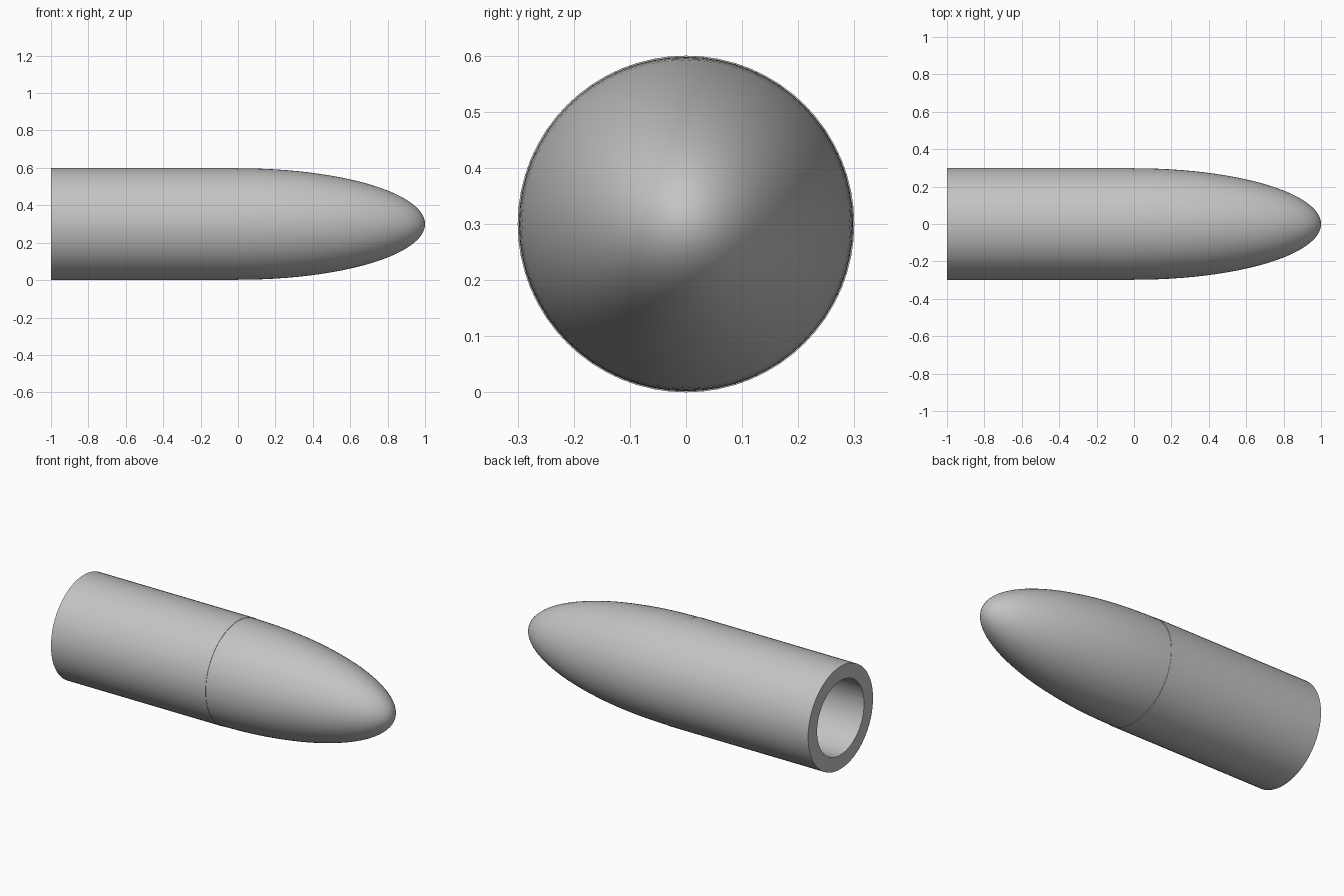
import bpy, bmesh, math
from mathutils import Matrix

cube = bpy.data.objects.get("Cube")
if cube:
    bpy.data.objects.remove(cube, do_unlink=True)

RADIUS, BORE, LENGTH = 0.3, 0.217, 1.0
SIDES, RINGS = 64, 32

grey = bpy.data.materials.new("light_grey")
grey.use_nodes = True
colour = (0.55, 0.55, 0.55, 1)
grey.diffuse_color = colour
grey.node_tree.nodes["Principled BSDF"].inputs["Base Color"].default_value = colour


def lathe(name, profile):
    """Spin a closed (x, radius) profile around the long axis."""
    bm = bmesh.new()
    verts = [bm.verts.new((x, 0, r)) for x, r in profile]
    edges = [bm.edges.new((a, b)) for a, b in zip(verts, verts[1:] + verts[:1])
             if a.co.z > 0 or b.co.z > 0]
    bmesh.ops.spin(bm, geom=verts + edges, cent=(0, 0, 0), axis=(1, 0, 0),
                   angle=math.tau, steps=SIDES, use_merge=False)
    bmesh.ops.remove_doubles(bm, verts=bm.verts, dist=1e-5)
    bmesh.ops.recalc_face_normals(bm, faces=bm.faces)
    bmesh.ops.transform(bm, matrix=Matrix.Translation((0, 0, RADIUS)), verts=bm.verts)
    mesh = bpy.data.meshes.new(name)
    bm.to_mesh(mesh)
    bm.free()
    mesh.materials.append(grey)
    obj = bpy.data.objects.new(name, mesh)
    bpy.context.collection.objects.link(obj)
    bpy.ops.object.select_all(action='DESELECT')
    obj.select_set(True)
    bpy.context.view_layer.objects.active = obj
    bpy.ops.object.shade_smooth_by_angle(angle=math.radians(35))
    return obj


# Hollow rear tube
lathe("body_tube", [(-LENGTH, RADIUS), (0, RADIUS), (0, BORE), (-LENGTH, BORE)])

# Solid half-ellipsoid nose
arc = [i / RINGS * math.pi / 2 for i in range(RINGS)]
nose = [(LENGTH * math.sin(a), (RADIUS - 0.002) * math.cos(a)) for a in arc]
lathe("nose_cone", [(0, 0)] + nose + [(LENGTH, 0)])
